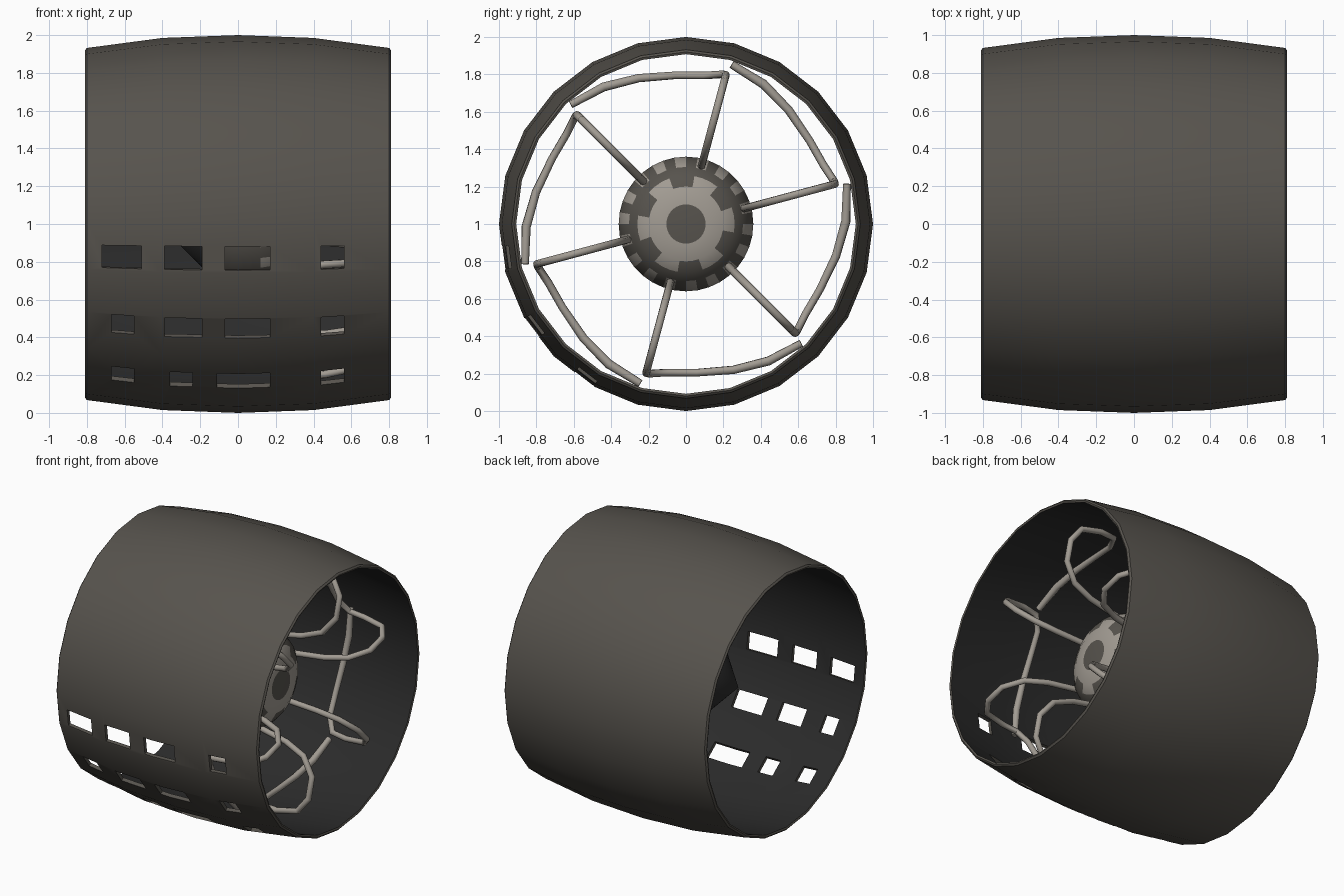
import bpy, bmesh, math

if "Cube" in bpy.data.objects:
    bpy.data.objects.remove(bpy.data.objects["Cube"])


def material(name, rgb):
    m = bpy.data.materials.new(name)
    m.diffuse_color = (*rgb, 1)
    m.use_nodes = True
    m.node_tree.nodes["Principled BSDF"].inputs["Base Color"].default_value = m.diffuse_color
    return m


DARK = material("dark_warm_grey", (0.095, 0.087, 0.075))
LINING = material("near_black_lining", (0.024, 0.024, 0.024))
LIGHT = material("pale_metal", (0.36, 0.33, 0.29))


def polar(x, r, deg):
    """Point around the engine axis (along x, at height 1)."""
    a = math.radians(deg)
    return (x, r * math.cos(a), 1 + r * math.sin(a))


def add_object(name, mesh, mats):
    ob = bpy.data.objects.new(name, mesh)
    bpy.context.collection.objects.link(ob)
    for m in mats:
        mesh.materials.append(m)
    return ob


def lathe(name, profile, sides, mats, rule, closed=False):
    """Revolve (x, r) points about the axis; rule(strip, side) picks the material."""
    bm = bmesh.new()
    rings = []
    for x, r in profile:
        if r == 0:
            rings.append([bm.verts.new((x, 0, 1))] * sides)
        else:
            rings.append([bm.verts.new(polar(x, r, 360 * i / sides)) for i in range(sides)])
    n = len(rings)
    for k in range(n if closed else n - 1):
        a, b = rings[k], rings[(k + 1) % n]
        for i in range(sides):
            j = (i + 1) % sides
            f = bm.faces.new(list(dict.fromkeys((a[i], a[j], b[j], b[i]))))
            f.material_index = rule(k, i)
    bmesh.ops.recalc_face_normals(bm, faces=bm.faces[:])
    mesh = bpy.data.meshes.new(name)
    bm.to_mesh(mesh)
    bm.free()
    return add_object(name, mesh, mats)


def smooth(ob, deg):
    bpy.ops.object.select_all(action='DESELECT')
    ob.select_set(True)
    bpy.context.view_layer.objects.active = ob
    bpy.ops.object.shade_smooth_by_angle(angle=math.radians(deg))


# Barrel shell: bulged outer skin, thin rims, dark lining
outer = [(-0.81, 0.92), (-0.80, 0.932), (-0.4, 0.985), (0, 1.0), (0.4, 0.985), (0.80, 0.932), (0.81, 0.92)]
inner = [(0.805, 0.908), (0.4, 0.96), (0, 0.975), (-0.4, 0.96), (-0.805, 0.908)]
shell = lathe("barrel_shell", outer + inner, 24, [DARK, LINING],
              lambda k, i: 1 if 7 <= k <= 10 else 0, closed=True)

# Window openings: three rows on the front, cut as radial blocks
rows = [
    (6.9, 14.2, [(-0.72, -0.51), (-0.39, -0.19), (-0.07, 0.17), (0.44, 0.56)]),
    (30.3, 37.6, [(-0.67, -0.55), (-0.39, -0.19), (-0.07, 0.17), (0.44, 0.56)]),
    (53.2, 60.5, [(-0.67, -0.55), (-0.36, -0.24), (-0.11, 0.17), (0.44, 0.56)]),
]
bm = bmesh.new()
for a0, a1, spans in rows:
    for x0, x1 in spans:
        lo, hi = [[bm.verts.new(polar(x, r, 180 + a)) for r, a in
                   ((0.88, a0), (1.1, a0), (1.1, a1), (0.88, a1))] for x in (x0, x1)]
        bm.faces.new(lo)
        bm.faces.new(hi)
        for i in range(4):
            j = (i + 1) % 4
            bm.faces.new((lo[i], lo[j], hi[j], hi[i]))
bmesh.ops.recalc_face_normals(bm, faces=bm.faces[:])
cut_mesh = bpy.data.meshes.new("window_cutter")
bm.to_mesh(cut_mesh)
bm.free()
cutter = add_object("window_cutter", cut_mesh, [DARK])
cutter.hide_render = True
mod = shell.modifiers.new("windows", 'BOOLEAN')
mod.operation = 'DIFFERENCE'
mod.solver = 'EXACT'
mod.object = cutter
bpy.context.view_layer.objects.active = shell
bpy.ops.object.modifier_apply(modifier=mod.name)
bpy.data.objects.remove(cutter)
smooth(shell, 30)

# Hub: dark rear cone, domed front with pale ring, lobes and edge patches
hub_profile = [(-0.42, 0), (-0.08, 0.34), (0.0, 0.36), (0.12, 0.36), (0.2, 0.34),
               (0.26, 0.305), (0.30, 0.26), (0.33, 0.2), (0.345, 0.105), (0.345, 0)]


def hub_colour(k, i):
    if k == 0:
        return 1                        # rear cone
    if k in (3, 4):
        return 2 if i % 2 else 0        # edge patches
    if k == 6:
        return 2 if (i + 1) % 6 < 3 else 0   # lobes
    return 2 if k == 7 else 0           # pale ring


hub = lathe("hub", hub_profile, 36, [DARK, LINING, LIGHT], hub_colour)
smooth(hub, 35)

# Six looping pipes from the hub to the inside of the shell: (x, radius, turn, thickness)
path = [(0.18, 0.31, 0, 1), (0.45, 0.36, 0, 1), (0.60, 0.42, 0, 1), (0.69, 0.54, 0, 1),
        (0.69, 0.69, 0, 1), (0.62, 0.79, 0, 1), (0.46, 0.825, 0, 1), (0.34, 0.825, 1, 1),
        (0.29, 0.80, 8, 1), (0.28, 0.797, 19, 1), (0.28, 0.82, 33, 1.1),
        (0.29, 0.855, 46, 1.2), (0.30, 0.887, 59, 1)]
for n in range(6):
    cu = bpy.data.curves.new("pipe_curve", 'CURVE')
    cu.dimensions = '3D'
    cu.bevel_depth = 0.021
    cu.bevel_resolution = 2
    cu.use_fill_caps = True
    sp = cu.splines.new('POLY')
    sp.points.add(len(path) - 1)
    for p, (x, r, turn, thick) in zip(sp.points, path):
        p.co = (*polar(x, r, 15 + 60 * n + turn), 1)
        p.radius = thick
    tmp = bpy.data.objects.new("pipe_path", cu)
    bpy.context.collection.objects.link(tmp)
    dg = bpy.context.evaluated_depsgraph_get()
    mesh = bpy.data.meshes.new_from_object(tmp.evaluated_get(dg))
    bpy.data.objects.remove(tmp)
    mesh.materials.clear()
    pipe = add_object(f"looping_pipe_{n + 1}", mesh, [LIGHT])
    smooth(pipe, 50)
